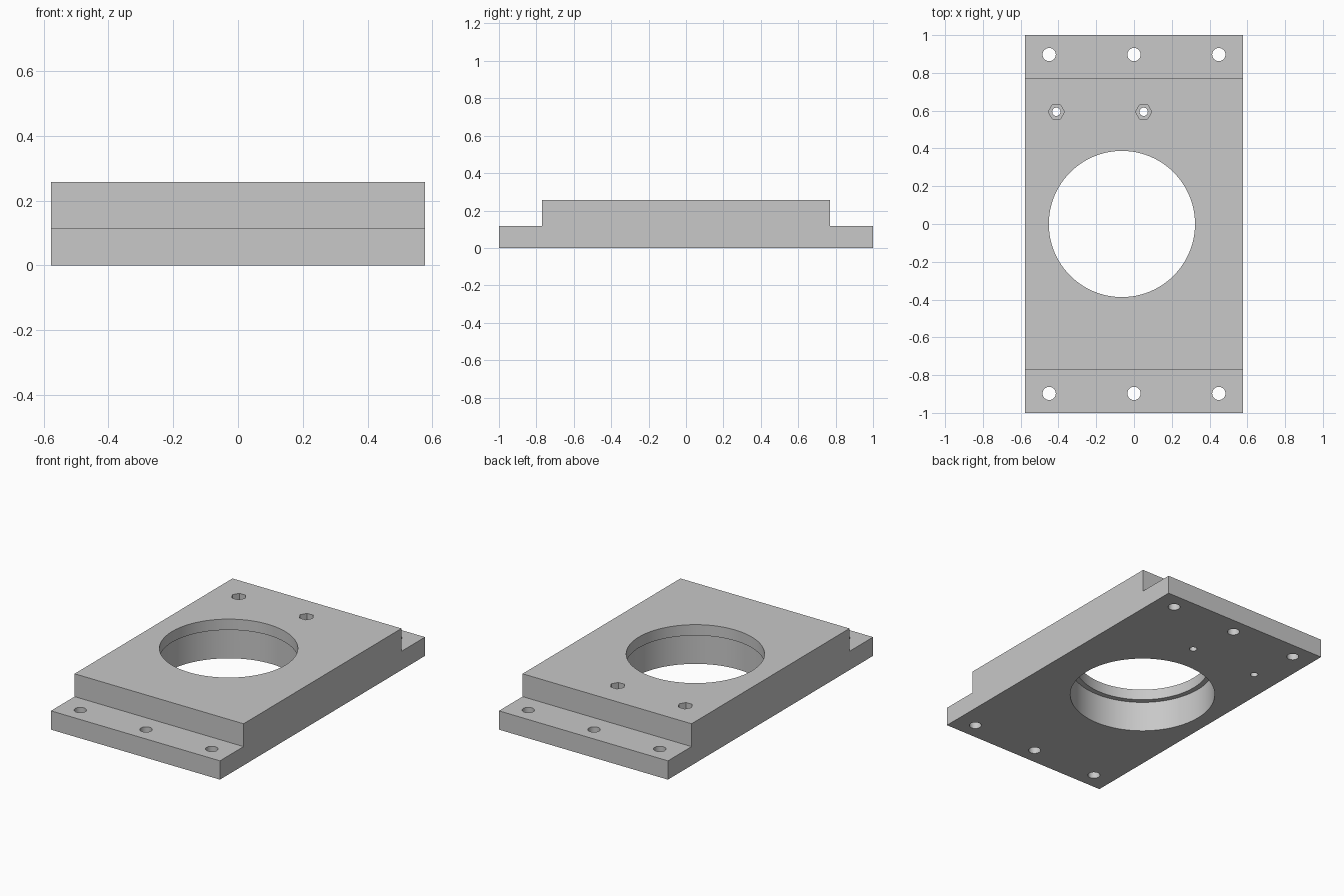
import bpy
import bmesh
import math

if "Cube" in bpy.data.objects:
    bpy.data.objects.remove(bpy.data.objects["Cube"], do_unlink=True)

HALF_W, STEP_Y = 0.577, 0.77
FLANGE_Z, TOP_Z = 0.116, 0.257
BORE_X = -0.064
OVER = 0.05

grey = bpy.data.materials.new("plain grey")
grey.use_nodes = True
colour = (0.58, 0.58, 0.58, 1)
grey.diffuse_color = colour
grey.node_tree.nodes["Principled BSDF"].inputs["Base Color"].default_value = colour


def make_object(name, bm):
    bmesh.ops.recalc_face_normals(bm, faces=bm.faces)
    mesh = bpy.data.meshes.new(name)
    bm.to_mesh(mesh)
    bm.free()
    mesh.materials.append(grey)
    obj = bpy.data.objects.new(name, mesh)
    bpy.context.collection.objects.link(obj)
    return obj


def cut(target, x, y, radius, z_low, z_high, sides):
    """Cut an upright round or polygonal hole through the target."""
    bpy.ops.mesh.primitive_cylinder_add(
        vertices=sides, radius=radius, depth=z_high - z_low,
        location=(x, y, (z_low + z_high) / 2),
        # first corner of a hexagon points along x
        rotation=(0, 0, math.pi / 2 if sides == 6 else 0))
    cutter = bpy.context.object
    cutter.name = "hole_cutter"
    cutter.hide_render = True
    cutter.data.materials.append(grey)
    mod = target.modifiers.new("hole", "BOOLEAN")
    mod.operation = "DIFFERENCE"
    mod.solver = "EXACT"
    mod.object = cutter
    bpy.context.view_layer.objects.active = target
    bpy.ops.object.modifier_apply(modifier=mod.name)
    bpy.data.objects.remove(cutter, do_unlink=True)


# Stepped block: side profile extruded across the width
half = [(1, 0), (1, FLANGE_Z), (STEP_Y, FLANGE_Z), (STEP_Y, TOP_Z)]
profile = half + [(-y, z) for y, z in reversed(half)]
bm = bmesh.new()
face = bm.faces.new([bm.verts.new((-HALF_W, y, z)) for y, z in profile])
side = bmesh.ops.extrude_face_region(bm, geom=[face])
bmesh.ops.translate(bm, vec=(2 * HALF_W, 0, 0),
                    verts=[g for g in side["geom"] if isinstance(g, bmesh.types.BMVert)])
plate = make_object("mounting_plate", bm)

# Main bore with a wider recess from below, leaving a lip at the top
cut(plate, BORE_X, 0, 0.387, -OVER, TOP_Z + OVER, 96)
cut(plate, BORE_X, 0, 0.419, -OVER, 0.19, 96)

# Flange bolt holes
for x in (-0.449, 0, 0.449):
    for y in (-0.897, 0.897):
        cut(plate, x, y, 0.035, -OVER, TOP_Z, 32)

# Small screw holes with hexagonal nut pockets on top
for x in (-0.411, 0.051):
    cut(plate, x, 0.594, 0.022, -OVER, TOP_Z + OVER, 32)
    cut(plate, x, 0.594, 0.043, TOP_Z - 0.1, TOP_Z + OVER, 6)

# Smooth bores, sharp edges
bpy.ops.object.select_all(action="DESELECT")
plate.select_set(True)
bpy.context.view_layer.objects.active = plate
bpy.ops.object.shade_smooth_by_angle(angle=math.radians(30))
